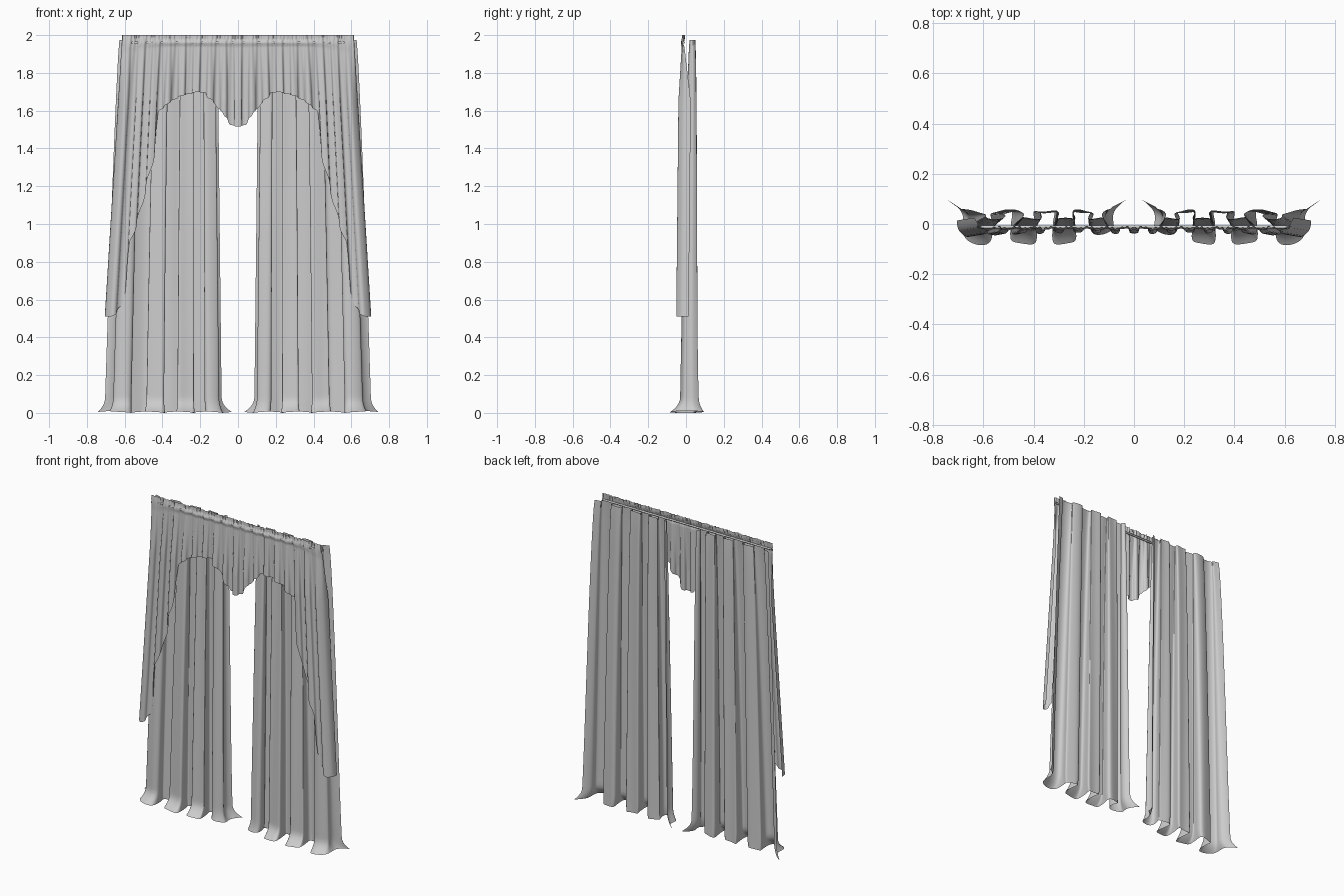
import bpy, bmesh
from math import sin, cos, tanh, pi, radians

if "Cube" in bpy.data.objects:
    bpy.data.objects.remove(bpy.data.objects["Cube"])

fabric = bpy.data.materials.new("light_grey_fabric")
fabric.use_nodes = True
grey = (0.6, 0.6, 0.6, 1)
fabric.diffuse_color = grey
fabric.node_tree.nodes["Principled BSDF"].inputs["Base Color"].default_value = grey


def cloth(name, point, cols, rows, flip=False):
    """Smooth sheet of cloth from a function of two parameters in 0..1."""
    bm = bmesh.new()
    grid = [[bm.verts.new(point(i / cols, j / rows)) for i in range(cols + 1)]
            for j in range(rows + 1)]
    for j in range(rows):
        for i in range(cols):
            quad = [grid[j][i], grid[j][i + 1], grid[j + 1][i + 1], grid[j + 1][i]]
            bm.faces.new(quad[::-1] if flip else quad)
    mesh = bpy.data.meshes.new(name)
    bm.to_mesh(mesh)
    bm.free()
    mesh.materials.append(fabric)
    obj = bpy.data.objects.new(name, mesh)
    bpy.context.collection.objects.link(obj)
    bpy.ops.object.select_all(action='DESELECT')
    obj.select_set(True)
    bpy.context.view_layer.objects.active = obj
    bpy.ops.object.shade_smooth_by_angle(angle=radians(60))


def interpolate(points, x):
    for (x0, y0), (x1, y1) in zip(points, points[1:]):
        if x <= x1:
            return y0 + (y1 - y0) * (x - x0) / (x1 - x0)
    return points[-1][1]


# Long drapes: overlapping folds that open downwards and flare on the floor
FOLDS = 4
TOP = 1.975


def drape_point(p, v, side):
    z = TOP * v ** 1.5
    t = 1 - z / TOP
    flare = max(0, 1 - z / 0.08) ** 2
    angle = 2 * pi * FOLDS * p
    wave = tanh(1.3 * cos(angle)) / tanh(1.3)
    inner = 0.108 - 0.022 * t
    outer = 0.628 + 0.078 * t ** 0.8
    # the ends stay flat so the outline keeps its width
    calm = min(1, 12 * p, 12 * (1 - p))
    swell = calm * (0.75 + 0.1 * t) * sin(2 * angle) / (2 * pi * FOLDS)
    swell -= 0.5 * flare * sin(angle) / (2 * pi * FOLDS) * p * (1 - p ** 6)
    x = inner + (outer - inner) * (p ** 1.2 + swell)
    x += flare * (0.036 * p ** 12 - 0.052 * (1 - p) ** 12)
    edge = (1 - p) ** 16 + p ** 16
    depth = 0.012 + 0.029 * t ** 0.6
    y = 0.034 - 0.021 * t + depth * wave
    if wave < 0:
        y += 0.055 * flare * wave * (0.25 if p < 0.25 else 1)
    y += edge * (0.01 * t ** 8 + 0.025 * flare)
    y += (0.003 + 0.003 * t) * sin(2 * pi * 11 * p + 0.6 + t)
    # hem lifts slightly between the folds
    z += 0.01 * flare * (0.5 + 0.5 * cos(angle + pi / 2))
    return side * x, y, z


for name, side in (("left_drape", 1), ("right_drape", -1)):
    cloth(name, lambda p, v, s=side: drape_point(p, v, s), 160, 48, side < 0)


# Valance: gathered top, scalloped centre and a long tail at each side
HEM = [(0, 1.515), (0.065, 1.525), (0.075, 1.55), (0.115, 1.57), (0.125, 1.595),
       (0.17, 1.61), (0.19, 1.64), (0.25, 1.67), (0.28, 1.695), (0.34, 1.7),
       (0.47, 1.68), (0.56, 1.65), (0.655, 1.6),
       (0.675, 1.38), (0.725, 1.22), (0.78, 1.04), (0.837, 0.9), (0.86, 0.65),
       (0.88, 0.57), (0.92, 0.525), (0.95, 0.51), (1, 0.51)]
PLEATS = 8.5
TURN = 0.94


def valance_point(p, v):
    u = 2 * p - 1
    a = abs(u)
    low = interpolate(HEM, a)
    z = low + (2.0 - low) * v
    drop = 2.0 - z
    angle = 2 * pi * PLEATS * min(a, TURN)
    loose = min(1, drop / 0.35)
    x = a + 0.45 * loose * sin(2 * angle) / (2 * pi * PLEATS)
    depth = 0.003 + 0.011 * loose
    y = -0.014 - 0.007 * loose - 0.01 * drop - depth * cos(angle)
    y += 0.002 * sin(2 * pi * 23 * a + 1)
    # outer edge turns back around the drape
    if a > TURN:
        bend = (a - TURN) / (1 - TURN) * pi / 2
        x = TURN + (1 - TURN) * sin(bend)
        y += 0.062 * loose * (1 - cos(bend))
    x *= 0.613 + 0.062 * drop
    # rod pocket bulges below a frilled heading
    y -= 0.007 * max(0, 1 - abs(drop - 0.04) / 0.02)
    if drop < 0.025:
        y += 0.003 * sin(2 * pi * 30 * a)
    return (x if u >= 0 else -x), y, z


cloth("valance", valance_point, 320, 60)

# Slim rod inside the valance pocket
bpy.ops.mesh.primitive_cylinder_add(vertices=12, radius=0.006, depth=1.22,
                                    location=(0, -0.012, 1.96), rotation=(0, pi / 2, 0))
rod = bpy.context.object
rod.name = "valance_rod"
rod.data.materials.append(fabric)
bpy.ops.object.shade_smooth_by_angle(angle=radians(60))
